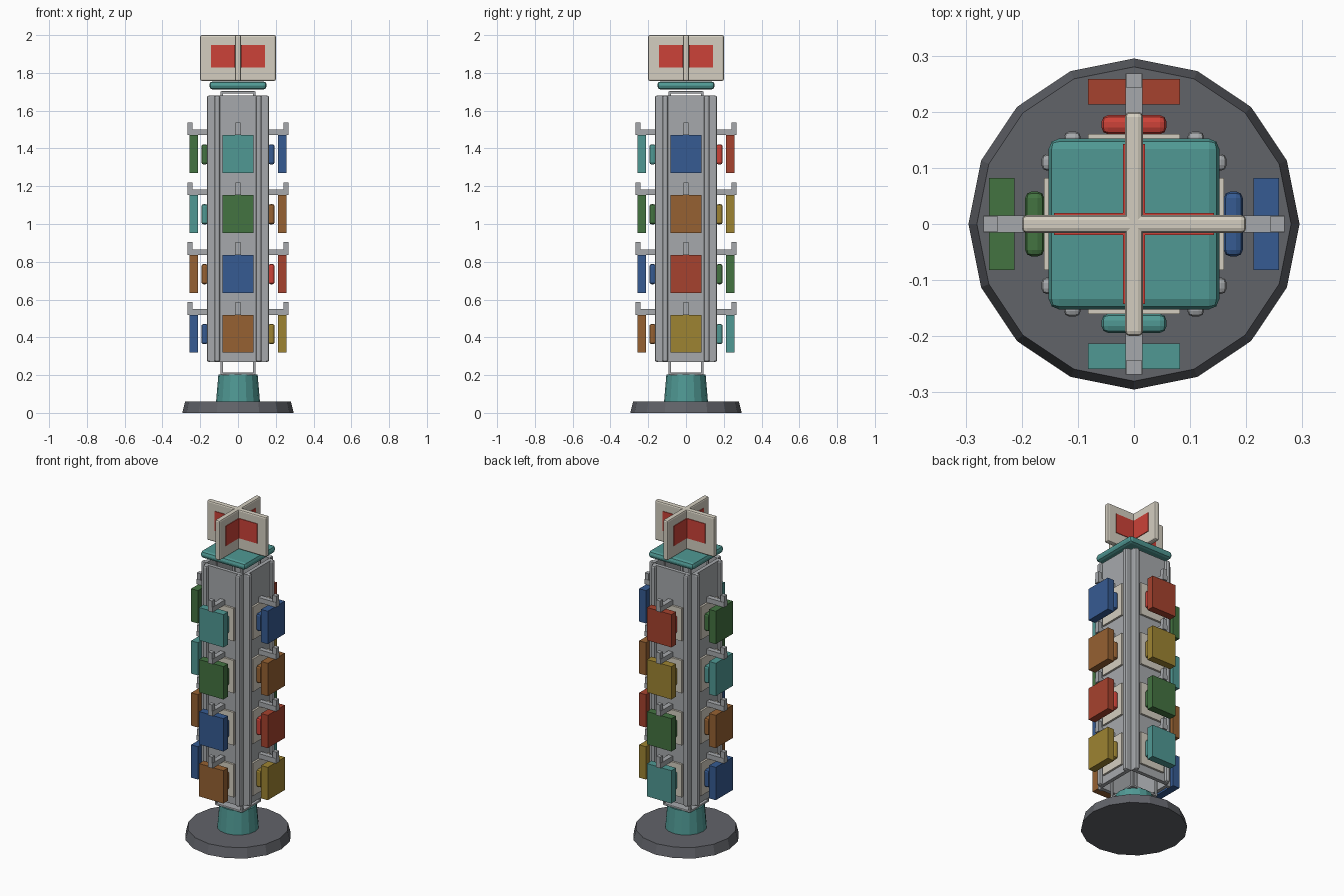
import bpy
import math
from mathutils import Matrix, Vector

start_cube = bpy.data.objects.get("Cube")
if start_cube:
    bpy.data.objects.remove(start_cube, do_unlink=True)


def material(name, *rgb):
    lin = [((c / 255 + 0.055) / 1.055) ** 2.4 for c in rgb] + [1]
    m = bpy.data.materials.new(name)
    m.use_nodes = True
    m.diffuse_color = lin
    shader = m.node_tree.nodes["Principled BSDF"]
    shader.inputs["Base Color"].default_value = lin
    shader.inputs["Roughness"].default_value = 0.7
    return m


teal = material("teal", 80, 153, 148)
blue = material("blue", 54, 91, 146)
green = material("green", 67, 115, 65)
brown = material("brown", 150, 97, 50)
yellow = material("yellow", 158, 132, 50)
rust = material("rust", 166, 66, 46)
red = material("red", 204, 66, 56)
metal = material("light grey metal", 166, 169, 172)
cream = material("cream", 212, 206, 192)
dark = material("dark grey", 97, 99, 105)


def finish(name, mat, bevel=0, segments=2):
    ob = bpy.context.object
    ob.name = name
    ob.data.materials.append(mat)
    if bevel:
        mod = ob.modifiers.new("rounded edges", "BEVEL")
        mod.width = bevel
        mod.segments = segments
    return ob


def box(name, mat, x, y, z, bevel=0, segments=2, turn=0):
    """Box from (low, high) ranges, turned about z by quarter turns."""
    centre = Vector([(a + b) / 2 for a, b in (x, y, z)])
    size = [b - a for a, b in (x, y, z)]
    bpy.ops.mesh.primitive_cube_add(size=1)
    ob = finish(name, mat, bevel, segments)
    ob.data.transform(Matrix.Diagonal((*size, 1)))
    ob.location = Matrix.Rotation(turn * math.pi / 2, 3, "Z") @ centre
    ob.rotation_euler.z = turn * math.pi / 2
    return ob


def cone(name, mat, r_low, r_high, low, high):
    bpy.ops.mesh.primitive_cone_add(vertices=16, radius1=r_low, radius2=r_high,
                                    depth=high - low, location=(0, 0, (low + high) / 2))
    return finish(name, mat)


def both(half):
    return (-half, half)


# Foot and pedestal
cone("base", dark, 0.295, 0.28, 0, 0.06)
cone("pedestal", teal, 0.116, 0.104, 0.06, 0.203)

# Open inner frame carrying the column
for label, low in (("lower", 0.2), ("upper", 1.69)):
    box(label + "_frame_plate", metal, both(0.092), both(0.092), (low, low + 0.013), 0.004)
for sx in (-1, 1):
    for sy in (-1, 1):
        x = sorted((sx * 0.08, sx * 0.092))
        y = sorted((sy * 0.08, sy * 0.092))
        box("frame_post", metal, x, y, (0.205, 1.7))

# Four sides of the column with their rows of goods
column = (0.27, 1.68)
sides = [
    ("left", [blue, brown, rust, yellow]),
    ("back", [rust, yellow, green, teal]),
    ("right", [green, teal, brown, blue]),
    ("front", [teal, green, blue, brown]),
]
for turn, (side, colours) in enumerate(sides):
    box(side + "_panel", metal, (0.125, 0.148), both(0.125), column, turn=turn)
    for y in (-0.11, 0.11):
        box(side + "_rail", metal, (0.125, 0.165), (y - 0.015, y + 0.015),
            column, 0.01, turn=turn)
    for row, mat in enumerate(colours):
        z = 1.37 - row * 0.317
        pod = red if mat == rust else mat
        box(side + "_backing_card", cream, (0.145, 0.16), both(0.082),
            (z - 0.1, z + 0.1), turn=turn)
        box(side + "_small_pack", pod, (0.16, 0.194), both(0.058),
            (z - 0.055, z + 0.052), 0.012, turn=turn)
        box(side + "_large_pack", mat, (0.213, 0.258), both(0.082),
            (z - 0.1, z + 0.1), turn=turn)
        box(side + "_hook_arm", metal, (0.145, 0.268), both(0.015),
            (z + 0.1, z + 0.13), turn=turn)
        box(side + "_hook_tip", metal, (0.242, 0.268), both(0.013),
            (z + 0.13, z + 0.168), turn=turn)

# Top plate and crossed sign
box("top_plate", teal, both(0.152), both(0.152), (1.712, 1.755), 0.018)
for turn in (0, 1):
    box("sign_board", cream, both(0.2), both(0.016), (1.757, 2), 0.009, turn=turn)
    box("sign_face", red, both(0.143), both(0.02), (1.828, 1.948), turn=turn)
